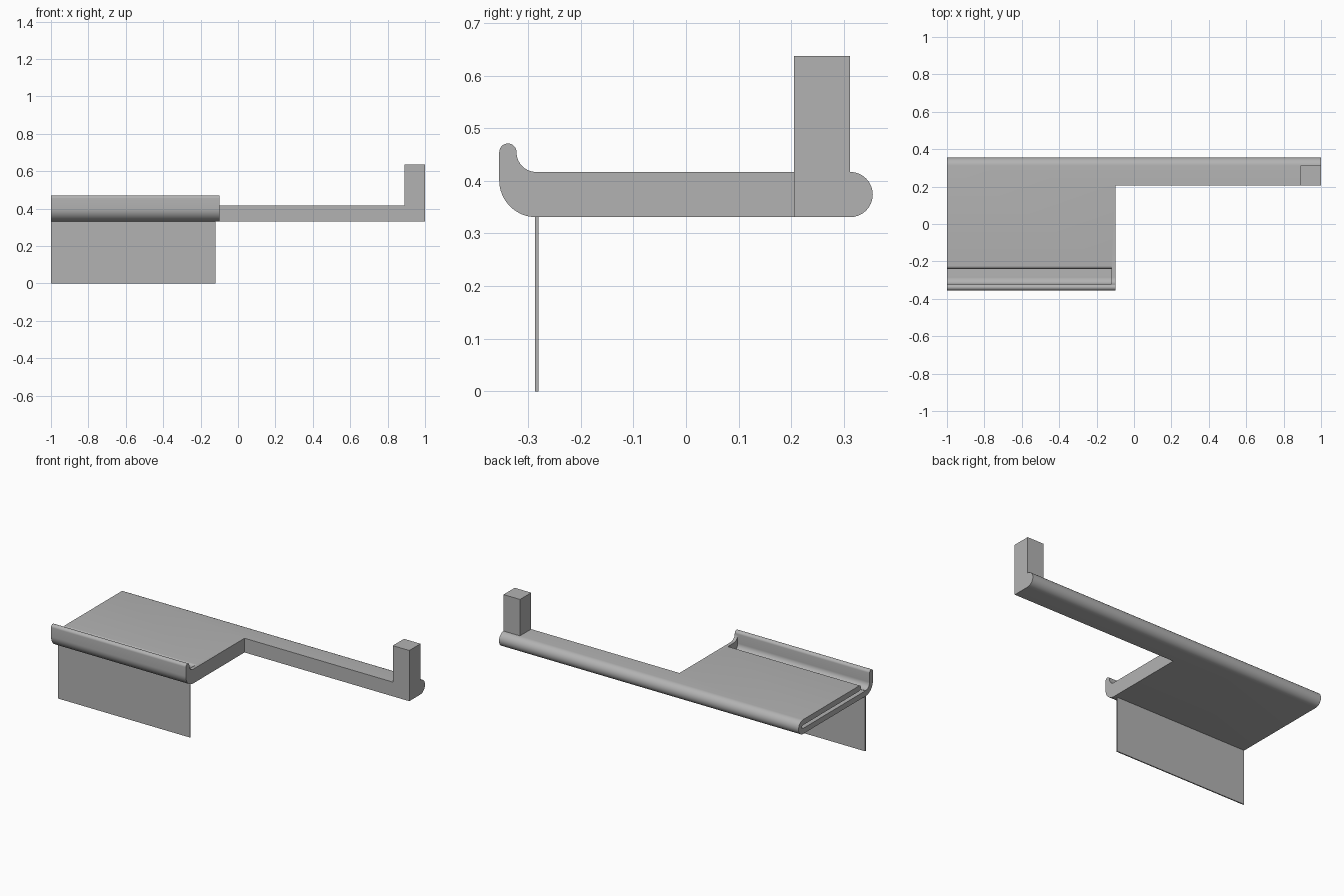
import bpy, bmesh
from math import sin, cos, radians

if "Cube" in bpy.data.objects:
    bpy.data.objects.remove(bpy.data.objects["Cube"])

grey = bpy.data.materials.new("light_grey")
grey.use_nodes = True
grey.diffuse_color = (0.45, 0.45, 0.45, 1)
grey.node_tree.nodes["Principled BSDF"].inputs["Base Color"].default_value = grey.diffuse_color


def arc(y, z, r, start, end, steps=16):
    """Points of an arc in the side (y, z) plane, angles in degrees."""
    angles = [radians(start + (end - start) * i / steps) for i in range(steps + 1)]
    return [(y + r * cos(a), z + r * sin(a)) for a in angles]


def prism(name, profile, x0, x1):
    """Extrude a side profile along x."""
    bm = bmesh.new()
    face = bm.faces.new([bm.verts.new((x0, y, z)) for y, z in profile])
    grown = bmesh.ops.extrude_face_region(bm, geom=[face])["geom"]
    verts = [v for v in grown if isinstance(v, bmesh.types.BMVert)]
    bmesh.ops.translate(bm, verts=verts, vec=(x1 - x0, 0, 0))
    bmesh.ops.recalc_face_normals(bm, faces=bm.faces)
    mesh = bpy.data.meshes.new(name)
    bm.to_mesh(mesh)
    bm.free()
    mesh.materials.append(grey)
    obj = bpy.data.objects.new(name, mesh)
    bpy.context.collection.objects.link(obj)
    return obj


def box(name, x0, x1, y0, y1, z0, z1):
    return prism(name, [(y0, z0), (y1, z0), (y1, z1), (y0, z1)], x0, x1)


def cut(target, cutter):
    """Subtract the cutter, then discard it."""
    cutter.hide_render = True
    mod = target.modifiers.new("cut", 'BOOLEAN')
    mod.operation, mod.solver, mod.object = 'DIFFERENCE', 'EXACT', cutter
    bpy.context.view_layer.objects.active = target
    bpy.ops.object.modifier_apply(modifier=mod.name)
    bpy.data.objects.remove(cutter)


bottom, top = 0.331, 0.417
mid, half = (bottom + top) / 2, (top - bottom) / 2
bend, back = -0.285, 0.312      # where the front lip and the rounded back begin
wall = 0.033                    # thickness around the slot

# Plate with rounded back edge and upturned front lip
profile = (arc(bend, bottom + 0.07, 0.07, 270, 180)
           + arc(-0.3385, 0.4545, 0.0165, 180, 0)
           + arc(bend, top + 0.037, 0.037, 180, 270)[1:]
           + arc(back, mid, half, 90, -90))
plate = prism("plate_and_arm", profile, -1, 1)

# Remove the front corner so only a narrow arm remains on the left
cut(plate, box("corner_cutter", -0.1, 1.5, -1, 0.205, 0, 1))

# Sheet slot, open at the right end and along the front behind the lip
slot_half = half - wall
slot = (arc(bend, bottom + 0.07, 0.0368, 180, 270)
        + arc(back, mid, slot_half, -90, 90)
        + arc(-0.2235, top - wall / 2, wall / 2, 270, 90)
        + [(-0.2235, 0.55), (bend - 0.0368, 0.55)])
cut(plate, prism("slot_cutter", slot, -1.2, -0.12))

# Post at the end of the arm and thin panel hanging below the lip
post = box("end_post", 0.89, 1, 0.205, back, top, 0.637)
panel = box("hanging_panel", -1, -0.12, -0.287, -0.28, 0, bottom + wall + 0.002)

bpy.ops.object.select_all(action='DESELECT')
plate.select_set(True)
bpy.context.view_layer.objects.active = plate
bpy.ops.object.shade_smooth_by_angle(angle=radians(30))
